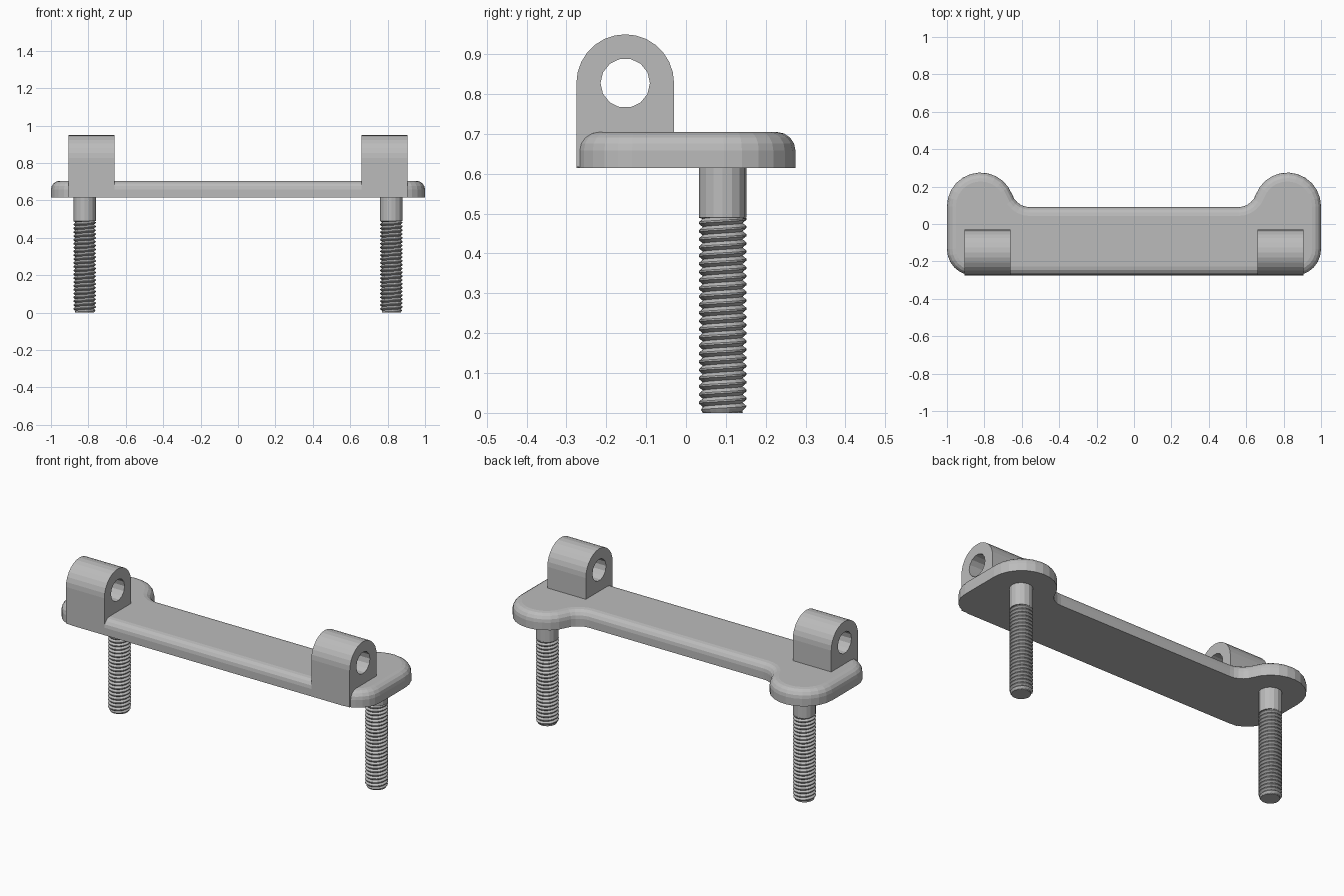
import bpy, bmesh
from math import sin, cos, pi, radians

cube = bpy.data.objects.get("Cube")
if cube:
    bpy.data.objects.remove(cube, do_unlink=True)

steel = bpy.data.materials.new("grey steel")
steel.use_nodes = True
GREY = (0.5, 0.5, 0.5, 1)
steel.diffuse_color = GREY
steel.node_tree.nodes["Principled BSDF"].inputs["Base Color"].default_value = GREY


def arc(cx, cy, r, start, end, n):
    """Points along an arc, angles in degrees."""
    angles = [radians(start + (end - start) * i / n) for i in range(n + 1)]
    return [(cx + r * cos(a), cy + r * sin(a)) for a in angles]


def finish(bm, name):
    bmesh.ops.recalc_face_normals(bm, faces=bm.faces)
    mesh = bpy.data.meshes.new(name)
    bm.to_mesh(mesh)
    bm.free()
    mesh.materials.append(steel)
    obj = bpy.data.objects.new(name, mesh)
    bpy.context.collection.objects.link(obj)
    return obj


def extrude(bm, points, depth):
    """Fill a closed outline and extrude it; returns the new end vertices."""
    face = bm.faces.new([bm.verts.new(p) for p in points])
    out = bmesh.ops.extrude_face_region(bm, geom=[face])["geom"]
    verts = [v for v in out if isinstance(v, bmesh.types.BMVert)]
    bmesh.ops.translate(bm, vec=depth, verts=verts)
    return verts


# Base plate: front corner, rear lobe and inner fillet, mirrored
BOTTOM, TOP = 0.615, 0.705
half = (arc(0.86, -0.135, 0.14, -90, 0, 6)
        + arc(0.82, 0.095, 0.18, 0, 160, 11)
        + arc(0.557, 0.19, 0.1, -20, -90, 5)[1:])
outline = half + [(-x, y) for x, y in reversed(half)]
bm = bmesh.new()
top = set(extrude(bm, [(x, y, BOTTOM) for x, y in outline], (0, 0, TOP - BOTTOM)))
rim = [e for e in bm.edges if e.verts[0] in top and e.verts[1] in top]
bmesh.ops.bevel(bm, geom=rim, offset=0.047, segments=4, profile=0.5,
                affect='EDGES', clamp_overlap=False)
finish(bm, "base_plate")


# Hinge lug: arched block with a cross hole
def lug(name, x0):
    width, cy, cz, r = 0.245, -0.1525, 0.8275, 0.1225
    profile = arc(cy, cz, r, 0, 180, 14) + [(cy - r, BOTTOM + 0.002), (cy + r, BOTTOM + 0.002)]
    bm = bmesh.new()
    extrude(bm, [(x0, y, z) for y, z in profile], (width, 0, 0))
    obj = finish(bm, name)
    bm = bmesh.new()
    hole = arc(cy, cz, 0.062, 0, 360, 14)[:-1]
    extrude(bm, [(x0 - 0.1, y, z) for y, z in hole], (width + 0.2, 0, 0))
    cutter = finish(bm, name + "_hole_cutter")
    mod = obj.modifiers.new("hole", 'BOOLEAN')
    mod.operation, mod.solver, mod.object = 'DIFFERENCE', 'EXACT', cutter
    # Bake the cut and drop the helper
    graph = bpy.context.evaluated_depsgraph_get()
    cut = bpy.data.meshes.new_from_object(obj.evaluated_get(graph))
    obj.modifiers.clear()
    obj.data = cut
    bpy.data.objects.remove(cutter, do_unlink=True)


lug("left_lug", 0.66)
lug("right_lug", -0.905)


# Threaded stud: plain shank above a helical thread
def cylinder(name, x, y, r, z0, z1, sides):
    bm = bmesh.new()
    ring = arc(x, y, r, 0, 360, sides)[:-1]
    extrude(bm, [(px, py, z0) for px, py in ring], (0, 0, z1 - z0))
    finish(bm, name)


def thread(name, cx, cy, z1):
    pitch, sides, root, crest = 0.0205, 20, 0.05, 0.06
    section = [(0, root), (0.4, crest), (0.6, crest), (1, root)]
    bm = bmesh.new()
    rows = []
    for k in range(-sides, int(z1 / pitch * sides) + 1):
        a = 2 * pi * k / sides
        row = []
        for t, r in section:
            z = min(max((k / sides + t) * pitch, 0.001), z1)
            r = min(r, root + z * 0.6)     # tapered tip
            row.append(bm.verts.new((cx + r * cos(a), cy + r * sin(a), z)))
        rows.append(row)
    for lower, upper in zip(rows, rows[1:]):
        for i in range(len(section) - 1):
            bm.faces.new((lower[i], upper[i], upper[i + 1], lower[i + 1]))
    bmesh.ops.remove_doubles(bm, verts=bm.verts, dist=0.00005)
    finish(bm, name)


for side, x in (("left", 0.82), ("right", -0.82)):
    cylinder(side + "_stud_shank", x, 0.092, 0.06, 0.49, BOTTOM + 0.02, 16)
    cylinder(side + "_stud_core", x, 0.092, 0.05, 0, 0.5, 20)
    thread(side + "_stud_thread", x, 0.092, 0.49)
